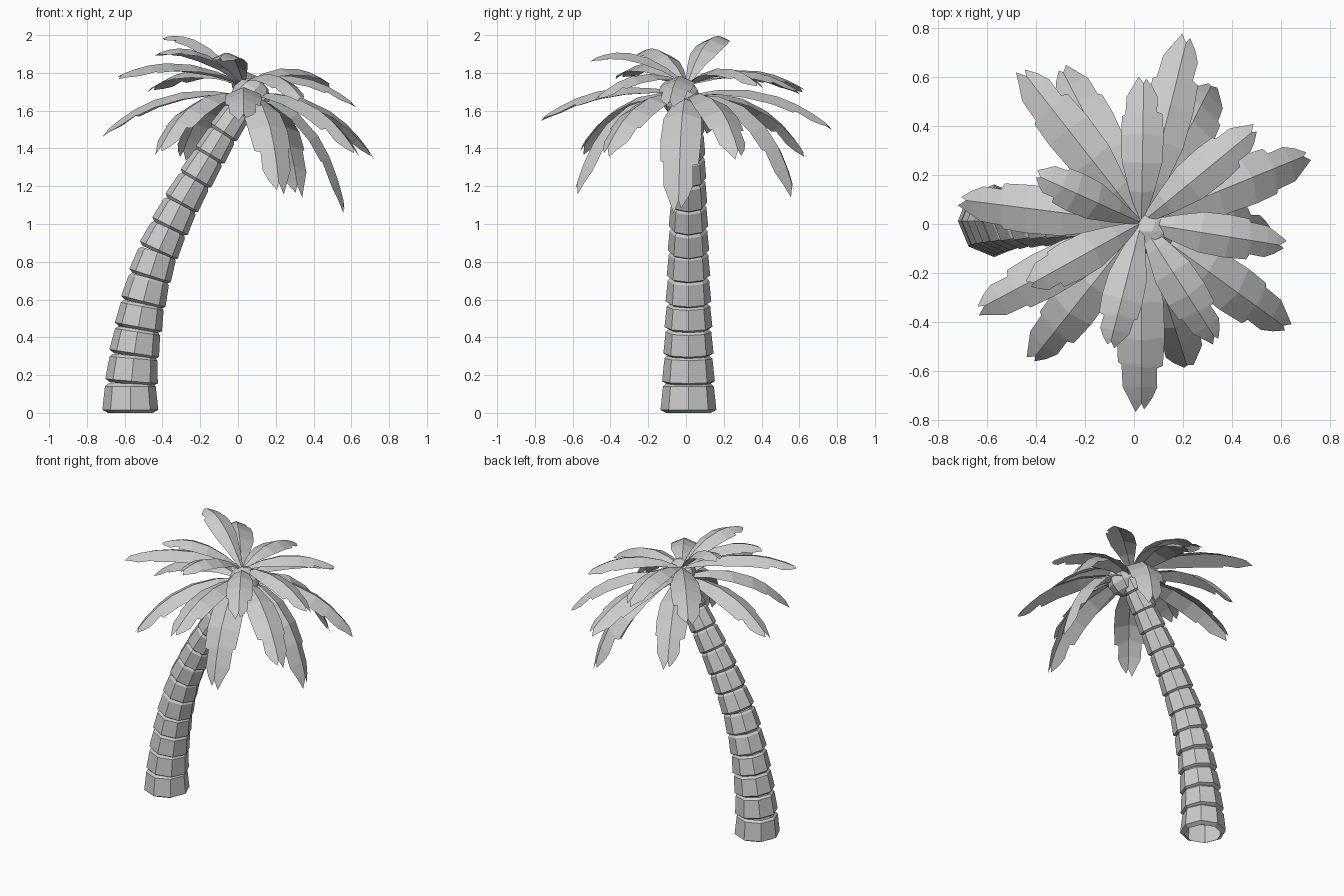
import bpy, bmesh, math
from mathutils import Vector, Matrix

if "Cube" in bpy.data.objects:
    bpy.data.objects.remove(bpy.data.objects["Cube"])


def finish(bm, name):
    mesh = bpy.data.meshes.new(name)
    bm.to_mesh(mesh)
    bm.free()
    obj = bpy.data.objects.new(name, mesh)
    bpy.context.collection.objects.link(obj)
    return obj


# Trunk: stacked, tapered eight-sided shells along a leaning path (x, z)
path = [(-.57, 0), (-.565, .152), (-.552, .3), (-.53, .44), (-.505, .575),
        (-.47, .712), (-.426, .848), (-.367, .975), (-.305, 1.1),
        (-.23, 1.23), (-.155, 1.355), (-.083, 1.475), (-.005, 1.59), (.05, 1.67)]
pts = [Vector((x, .013, z)) for x, z in path]
n = len(pts) - 1


def trunk_segment(i):
    a, b = pts[i], pts[i + 1]
    d = b - a
    tilt = math.atan2(d.x, d.z) if i else 0
    r = .148 - .074 * (i / n) ** .85
    # turned in below, wider below than above
    prof = [(0, r * .8), (.016, r), (d.length - .012, r * .91), (d.length + .003, r * .8)]
    bm = bmesh.new()
    rings = []
    for h, rad in prof:
        rings.append([bm.verts.new((rad * math.cos(k * math.pi / 4),
                                    rad * math.sin(k * math.pi / 4), h)) for k in range(8)])
    for lo, hi in zip(rings, rings[1:]):
        for k in range(8):
            bm.faces.new((lo[k], lo[k - 7], hi[k - 7], hi[k]))
    bm.transform(Matrix.Translation(a) @ Matrix.Rotation(tilt, 4, 'Y'))
    finish(bm, f"trunk_segment_{i + 1}")


for i in range(n):
    trunk_segment(i)

# Crown heart: faceted ball under the fronds
bm = bmesh.new()
bmesh.ops.create_uvsphere(bm, u_segments=8, v_segments=6, radius=.105)
bm.transform(Matrix.Translation((.065, -.03, 1.67)) @ Matrix.Rotation(math.radians(35), 4, 'Y'))
finish(bm, "crown_heart")

# Frond outline rows: rib t, left edge t and width, right edge t and width
rows = [(0, 0, .12, 0, .12), (.2, .2, .6, .2, .6), (.4, .4, .98, .4, .95),
        (.6, .6, 1.05, .6, 1), (.73, .74, 1, .76, .92), (.75, .75, .85, .77, .66),
        (.86, .88, .8, .88, .68), (.93, .95, .5, .94, .45), (.955, 1.01, .25, .99, .12)]


def frond(i, tip, flip):
    tip = Vector(tip)
    base = Vector((.03, .005, 1.74 if tip.z > 1.6 else 1.68))
    flat = Vector((tip.x - base.x, tip.y - base.y, 0))
    # low fronds arch out further before they hang down
    steep = max(0, min(1, (1.75 - tip.z) / .6)) ** 2
    ctrl = base.lerp(tip, .52)
    ctrl += flat * .25 * steep
    ctrl.z += .18 + .15 * steep
    length = (ctrl - base).length + (tip - ctrl).length
    half = min(.112, .048 + .06 * length)
    side = Vector((-flat.y, flat.x, 0)).normalized()

    def at(t, w):
        p = base * (1 - t) ** 2 + ctrl * 2 * t * (1 - t) + tip * t * t
        tan = ((ctrl - base) * (1 - t) + (tip - ctrl) * t).normalized()
        up = tan.cross(side)
        return p + side * w * half * .95 - up * abs(w) * half * .4

    bm = bmesh.new()
    prev = None
    for t, tl, wl, tr, wr in rows:
        if flip:
            tl, wl, tr, wr = tr, wr, tl, wl
        cur = [bm.verts.new(at(tl, wl)), bm.verts.new(at(t, 0)), bm.verts.new(at(tr, -wr))]
        if prev:
            bm.faces.new((prev[0], prev[1], cur[1], cur[0]))
            bm.faces.new((prev[1], prev[2], cur[2], cur[1]))
        prev = cur
    # keep the roof side facing up
    bm.normal_update()
    if sum(f.normal.z for f in bm.faces) < 0:
        bmesh.ops.reverse_faces(bm, faces=bm.faces)
    finish(bm, f"frond_{i + 1}")


# Fronds, by tip position
tips = [(.22, .77, 1.51), (.32, .575, 1.155), (.5, .39, 1.73), (.715, .285, 1.355),
        (.62, -.09, 1.63), (.57, -.04, 1.07), (.63, -.43, 1.37), (.34, -.48, 1.66),
        (.22, -.59, 1.17), (.03, -.765, 1.56), (-.1, -.5, 1.87), (-.42, -.56, 1.38),
        (-.64, -.35, 1.78), (-.43, -.25, 1.9), (-.715, .1, 1.475), (-.4, .2, 1.985),
        (-.46, .63, 1.71), (-.3, .64, 1.35), (.04, .6, 1.7)]
for i, tip in enumerate(tips):
    frond(i, tip, i % 2)
